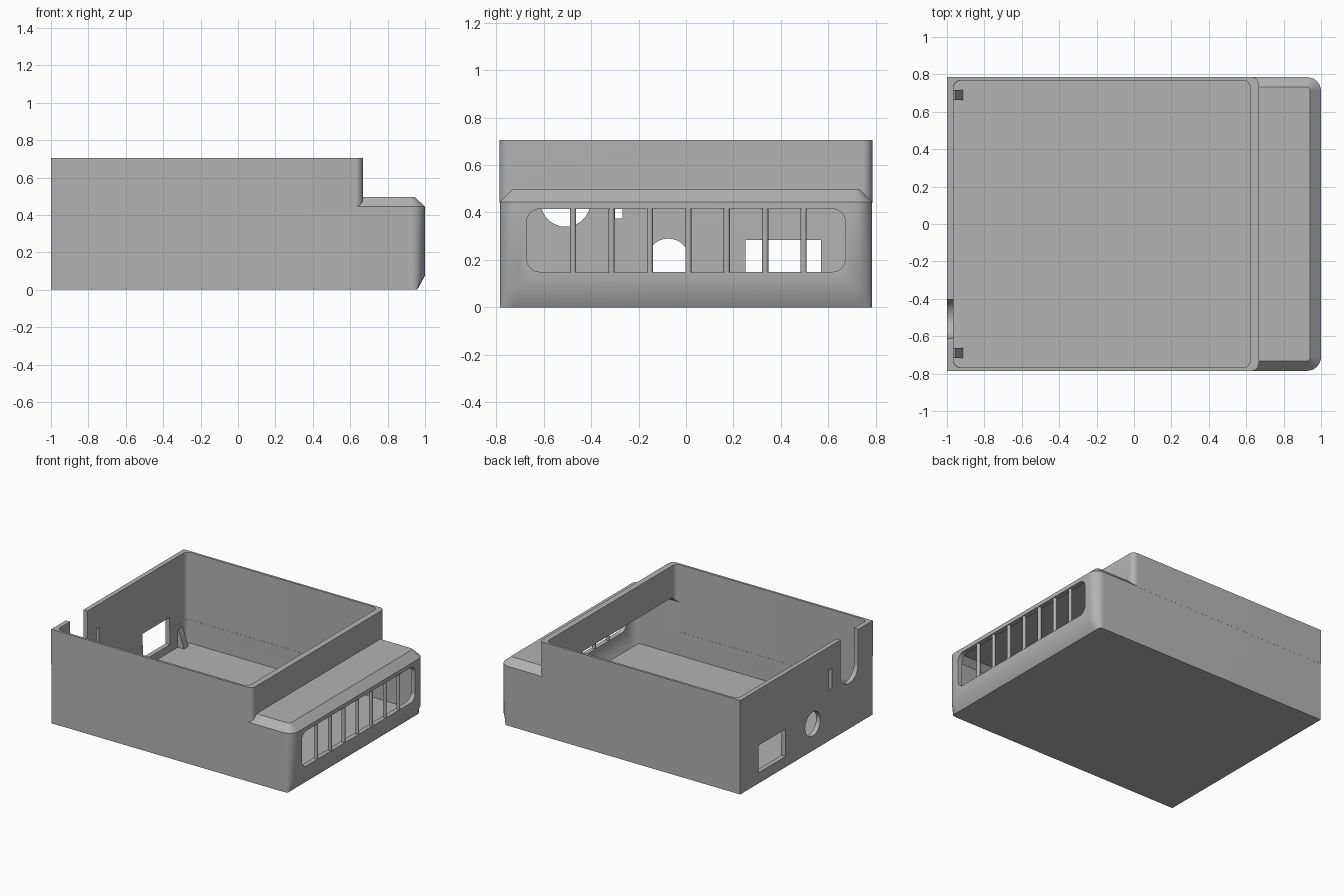
import bpy, bmesh, math

if "Cube" in bpy.data.objects:
    bpy.data.objects.remove(bpy.data.objects["Cube"])

grey = bpy.data.materials.new("plain_grey")
grey.diffuse_color = (0.45, 0.45, 0.45, 1)
grey.use_nodes = True
grey.node_tree.nodes["Principled BSDF"].inputs["Base Color"].default_value = grey.diffuse_color


def rrect(u0, u1, v0, v1, r0, r1, n=8):
    """Rounded rectangle; r0 rounds the u0 corners, r1 the u1 corners."""
    pts = []
    for cu, cv, r, a0 in ((u1 - r1, v1 - r1, r1, 0), (u0 + r0, v1 - r0, r0, 90),
                          (u0 + r0, v0 + r0, r0, 180), (u1 - r1, v0 + r1, r1, 270)):
        for i in range(n + 1):
            a = math.radians(a0 + 90 * i / n)
            pts.append((cu + r * math.cos(a), cv + r * math.sin(a)))
    return pts


def loft(name, rings):
    """Closed solid through rings of equal point count."""
    bm = bmesh.new()
    rows = [[bm.verts.new(p) for p in ring] for ring in rings]
    n = len(rows[0])
    for a, b in zip(rows, rows[1:]):
        for i in range(n):
            j = (i + 1) % n
            bm.faces.new((a[i], a[j], b[j], b[i]))
    bm.faces.new(rows[0][::-1])
    bm.faces.new(rows[-1])
    bmesh.ops.remove_doubles(bm, verts=bm.verts, dist=1e-5)
    bmesh.ops.recalc_face_normals(bm, faces=bm.faces)
    me = bpy.data.meshes.new(name)
    bm.to_mesh(me)
    bm.free()
    ob = bpy.data.objects.new(name, me)
    me.materials.append(grey)
    bpy.context.collection.objects.link(ob)
    return ob


def z_loft(name, levels):
    """levels: (z, x0, x1, half_y, back radius, front radius, x limit)"""
    return loft(name, [[(min(x, lim), y, z) for x, y in rrect(x0, x1, -hy, hy, rb, rf)]
                       for z, x0, x1, hy, rb, rf, lim in levels])


def x_prism(name, x0, x1, outline):
    return loft(name, [[(x, y, z) for y, z in outline] for x in (x0, x1)])


def combine(target, other, op):
    m = target.modifiers.new(op, 'BOOLEAN')
    m.operation, m.object, m.solver = op, other, 'EXACT'
    bpy.context.view_layer.objects.active = target
    bpy.ops.object.modifier_apply(modifier=m.name)
    bpy.data.objects.remove(other)


# Outer shell: low body with chamfered ledge, plus the tall rear part
case = z_loft("enclosure", [
    (0.0, -0.9995, 1, 0.785, 0, 0.075, 0.958),
    (0.075, -0.9995, 1, 0.785, 0, 0.075, 1),
    (0.445, -0.9995, 1, 0.785, 0, 0.075, 1),
    (0.497, -0.9995, 0.942, 0.733, 0, 0.02, 1)])
combine(case, z_loft("tall_part", [(z, -1, 0.667, 0.7855, 0, 0.04, 1)
                                   for z in (0.44, 0.705)]), 'UNION')

# Hollow inside: cavity running under the ledge, then the open top
combine(case, z_loft("low_cavity", [
    (0.025, -0.965, 0.965, 0.767, 0.04, 0.06, 0.93),
    (0.09, -0.965, 0.965, 0.767, 0.04, 0.06, 0.965),
    (0.425, -0.965, 0.965, 0.767, 0.04, 0.06, 0.965),
    (0.467, -0.965, 0.922, 0.725, 0.04, 0.02, 0.965)]), 'DIFFERENCE')
combine(case, z_loft("top_cavity", [(z, -0.9655, 0.622, 0.768, 0.04, 0.04, 1)
                                    for z in (0.2, 0.9)]), 'DIFFERENCE')

# Openings: vent at the front end, and four ports in the back wall
openings = [
    (0.8, 1.2, rrect(-0.672, 0.672, 0.15, 0.415, 0.055, 0.055)),
    (-1.2, -0.9, rrect(0.25, 0.57, 0.08, 0.285, 0, 0)),
    (-1.2, -0.9, rrect(-0.165, 0.015, 0.11, 0.29, 0.09, 0.09)),
    (-1.2, -0.9, rrect(-0.3, -0.268, 0.375, 0.53, 0, 0)),
    (-1.2, -0.9, rrect(-0.613, -0.403, 0.34, 0.95, 0.105, 0.105))]
for x0, x1, outline in openings:
    combine(case, x_prism("opening", x0, x1, outline), 'DIFFERENCE')

parts = [case]

# Upright bars across the vent
for i in range(7):
    y = 0.01 + (i - 3) * 0.162
    ring = rrect(0.97, 0.996, y - 0.013, y + 0.013, 0.013, 0.013, 4)
    parts.append(loft(f"vent_bar_{i + 1}", [[(a, b, z) for a, b in ring]
                                            for z in (0.14, 0.425)]))

# Small wedges holding the board against the back wall
wedge = [(-0.975, 0.02), (-0.915, 0.02), (-0.915, 0.03), (-0.958, 0.16), (-0.975, 0.16)]
for name, yc in (("left_wedge", 0.69), ("right_wedge", -0.69)):
    parts.append(loft(name, [[(x, yc + d, z) for x, z in wedge] for d in (-0.026, 0.026)]))

# Smooth only the rounded corners
bpy.ops.object.select_all(action='DESELECT')
for ob in parts:
    ob.select_set(True)
bpy.context.view_layer.objects.active = case
bpy.ops.object.shade_smooth_by_angle(angle=math.radians(30))
